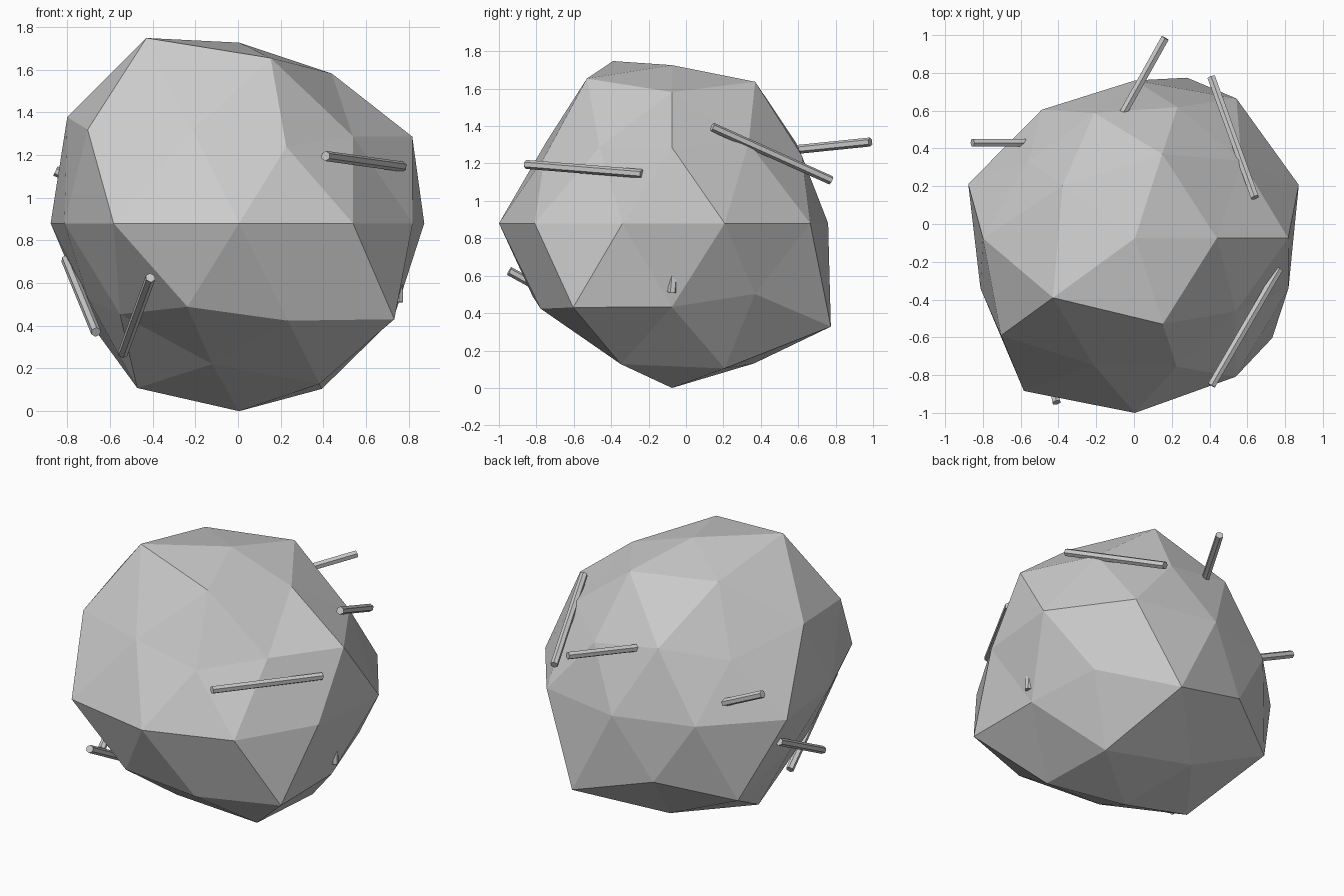
import bpy, bmesh, math
from mathutils import Vector

if "Cube" in bpy.data.objects:
    bpy.data.objects.remove(bpy.data.objects["Cube"])

CENTRE = Vector((0.005, -0.075, 0.88))

# Radius of each vertex, ring by ring from bottom to top, counter-clockwise from +x
RINGS = [
    [0.88],
    [0.912, 0.88, 0.907, 0.775, 0.885],
    [0.85, 1.05, 0.97, 0.81, 0.868],
    [0.844, 0.89, 0.79, 0.875, 1.005],
    [0.912, 0.914, 0.835, 0.84, 0.928, 0.86, 1.0, 0.925, 0.907, 0.855],
    [0.907, 0.815, 0.78, 0.98, 0.80],
    [0.82, 0.82, 0.946, 0.83, 0.775],
    [0.825, 0.89, 0.90, 1.02, 0.91],
    [0.846],
]

# Rod end points, many of them partly sunk into the rock
RODS = [
    ((0.41, 0.775, 1.11), (0.64, 0.14, 1.395)),
    ((0.41, -0.855, 1.195), (0.77, -0.235, 1.145)),
    ((0.165, 0.985, 1.315), (-0.19, 0.35, 1.25)),
    ((-0.855, 0.43, 1.125), (-0.20, 0.43, 0.82)),
    ((-0.41, -0.945, 0.625), (-0.54, -0.30, 0.27)),
    ((-0.665, -0.46, 0.37), (-0.805, 0.19, 0.71)),
    ((0.75, -0.075, 0.51), (0.74, -0.01, 1.23)),
    ((0.375, -0.82, 0.945), (0.20, -0.15, 0.75)),
]


def finish(bm, name):
    mesh = bpy.data.meshes.new(name)
    bm.to_mesh(mesh)
    bm.free()
    obj = bpy.data.objects.new(name, mesh)
    bpy.context.collection.objects.link(obj)
    return obj


def ring_order(v):
    angle = round(math.degrees(math.atan2(v.co.y, v.co.x))) % 360
    return round(v.co.z, 2), angle


def rod(name, start, end, radius=0.024):
    a, b = Vector(start), Vector(end)
    bm = bmesh.new()
    bmesh.ops.create_cone(bm, cap_ends=True, segments=6, radius1=radius,
                          radius2=radius, depth=(b - a).length)
    obj = finish(bm, name)
    obj.location = (a + b) / 2
    obj.rotation_euler = (b - a).to_track_quat('Z', 'Y').to_euler()
    return obj


# Boulder: faceted icosphere with each vertex pushed in or out
bm = bmesh.new()
bmesh.ops.create_icosphere(bm, subdivisions=2, radius=1)
radii = [r for ring in RINGS for r in ring]
for v, r in zip(sorted(bm.verts, key=ring_order), radii):
    v.co = v.co.normalized() * r
boulder = finish(bm, "boulder")
boulder.location = CENTRE

# Thin six-sided rods stuck in the boulder
for i, (start, end) in enumerate(RODS, 1):
    rod(f"rod_{i}", start, end)
